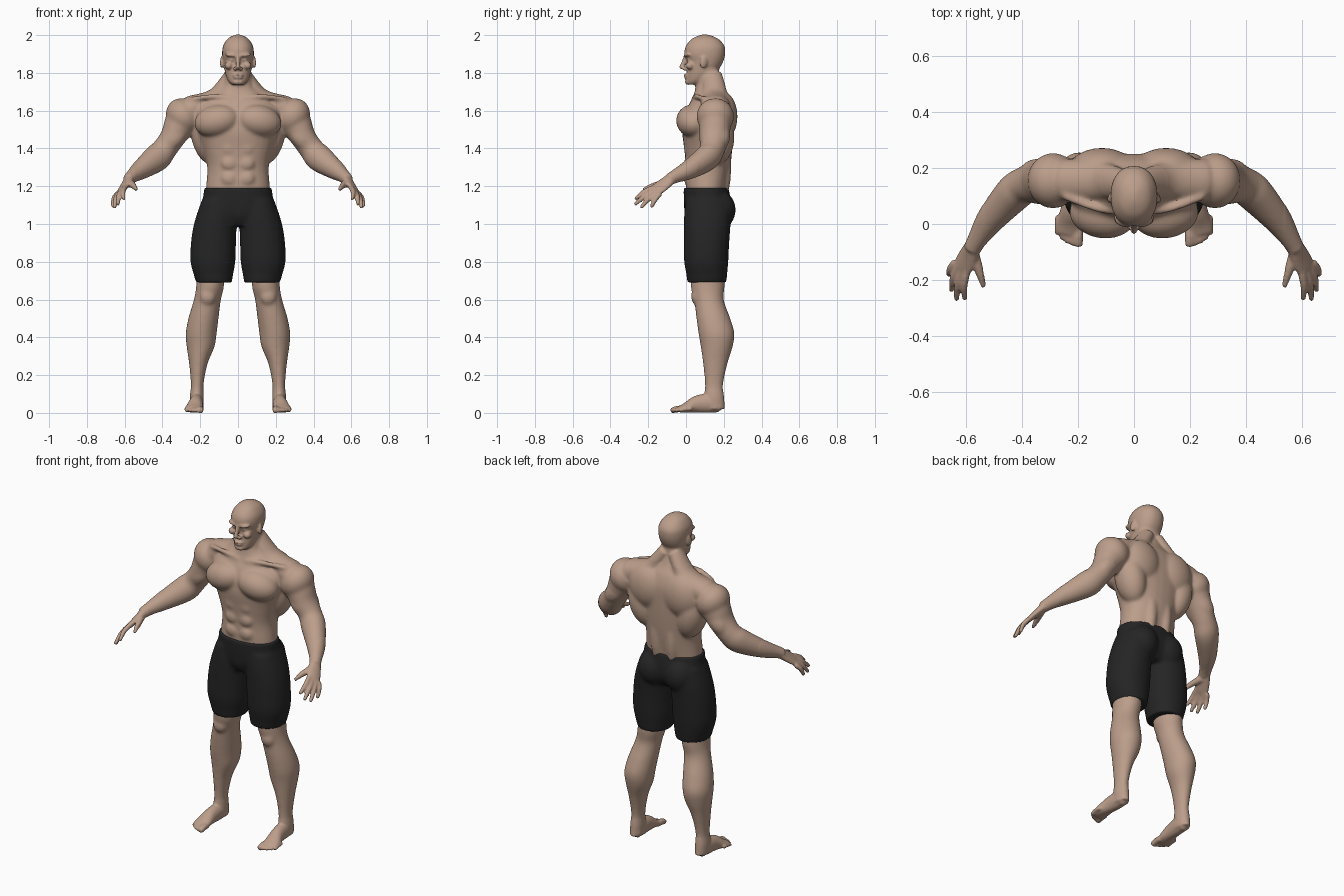
import bpy, bmesh, math
from mathutils import Vector, Matrix, Euler

X, Y, Z = Vector((1, 0, 0)), Vector((0, 1, 0)), Vector((0, 0, 1))

default = bpy.data.objects.get("Cube")
if default:
    bpy.data.objects.remove(default, do_unlink=True)


def material(name, colour):
    mat = bpy.data.materials.new(name)
    mat.use_nodes = True
    mat.diffuse_color = colour
    node = mat.node_tree.nodes["Principled BSDF"]
    node.inputs["Base Color"].default_value = colour
    node.inputs["Roughness"].default_value = 0.7
    return mat


def spline(points, steps):
    """Catmull-Rom curve through rows of any length."""
    p = [Vector(q) for q in points]
    p = [p[0]] + p + [p[-1]]
    path = []
    for i in range(1, len(p) - 2):
        a, b, c, d = p[i - 1:i + 3]
        for k in range(steps):
            t = k / steps
            path.append((b * 2 + (c - a) * t + (a * 2 - b * 5 + c * 4 - d) * (t * t)
                         + (b * 3 - c * 3 + d - a) * (t ** 3)) * 0.5)
    return path + [p[-1]]


def sweep(bm, points, up, level=False, boxy=1.0, dome=0.6, steps=5, sides=28):
    """Skin elliptical rings (x, y, z, side radius, up radius) along a path."""
    path = spline(points, steps)
    centres = [Vector(q[:3]) for q in path]
    power = lambda v: math.copysign(abs(v) ** boxy, v)
    rings, tangents = [], []
    for i, q in enumerate(path):
        t = centres[min(i + 1, len(path) - 1)] - centres[max(i - 1, 0)]
        t = Z if level else t.normalized()
        side = t.cross(up).normalized()
        lift = side.cross(t)
        ring = []
        for k in range(sides):
            angle = math.tau * k / sides
            ring.append(bm.verts.new(centres[i] + side * q[3] * power(math.cos(angle))
                                     + lift * q[4] * power(math.sin(angle))))
        rings.append(ring)
        tangents.append(t)
    for low, high in zip(rings, rings[1:]):
        for k in range(sides):
            n = (k + 1) % sides
            bm.faces.new((low[k], low[n], high[n], high[k]))
    for end, sign in ((0, -1), (-1, 1)):
        reach = min(path[end][3], path[end][4]) * dome * sign
        tip = bm.verts.new(centres[end] + tangents[end] * reach)
        for k in range(sides):
            bm.faces.new((rings[end][k], rings[end][(k + 1) % sides], tip))


def column(bm, rows, boxy=1.0):
    """Upright loft from rows of (height, centre x, half width, front y, back y)."""
    sweep(bm, [(x, (f + b) / 2, z, w, (b - f) / 2) for z, x, w, f, b in rows],
          Y, level=True, boxy=boxy, dome=0)


def blob(bm, centre, radii, turn=(0, 0, 0)):
    rot = Euler([math.radians(a) for a in turn]).to_matrix().to_4x4()
    bmesh.ops.create_uvsphere(bm, u_segments=24, v_segments=14, radius=1,
                              matrix=Matrix.Translation(centre) @ rot @ Matrix.Diagonal((*radii, 1)))


def fuse(name, bm, mat, voxel, passes):
    """Mirror the half model, melt it into one surface, relax it by region."""
    bmesh.ops.recalc_face_normals(bm, faces=bm.faces)
    mesh = bpy.data.meshes.new(name)
    bm.to_mesh(mesh)
    bm.free()
    obj = bpy.data.objects.new(name, mesh)
    bpy.context.collection.objects.link(obj)
    mirror = obj.modifiers.new("mirror", "MIRROR")
    mirror.use_mirror_merge = False
    remesh = obj.modifiers.new("melt", "REMESH")
    remesh.mode = "VOXEL"
    remesh.voxel_size = voxel
    graph = bpy.context.evaluated_depsgraph_get()
    obj.data = bpy.data.meshes.new_from_object(obj.evaluated_get(graph))
    obj.modifiers.clear()
    bm = bmesh.new()
    bm.from_mesh(obj.data)
    for rule, times in passes:
        chosen = [v for v in bm.verts if rule(v.co)]
        for _ in range(times):
            bmesh.ops.smooth_vert(bm, verts=chosen, factor=0.5,
                                  use_axis_x=True, use_axis_y=True, use_axis_z=True)
    for v in bm.verts:
        v.co.z = max(v.co.z, 0)
    for f in bm.faces:
        f.smooth = True
        f.material_index = 0
    bm.to_mesh(obj.data)
    bm.free()
    obj.data.materials.clear()
    obj.data.materials.append(mat)
    return obj


skin = material("skin", (0.50, 0.34, 0.255, 1))
cloth = material("black_cloth", (0.018, 0.018, 0.019, 1))
body = bmesh.new()

# Trunk and neck
column(body, [(1.1, 0, .165, .02, .21), (1.18, 0, .17, 0, .215), (1.3, 0, .163, 0, .235),
              (1.4, 0, .187, -.01, .245), (1.5, 0, .22, -.02, .25), (1.6, 0, .23, 0, .25),
              (1.67, 0, .16, .035, .23), (1.72, 0, .09, .05, .2),
              (1.78, 0, .074, .06, .178), (1.85, 0, .066, .07, .175)], boxy=.9)

# Trunk muscles: chest, upper back, side of the back, loin, stomach
blob(body, (.112, .035, 1.545), (.122, .087, .085), (0, 12, 8))
blob(body, (.115, .195, 1.57), (.12, .078, .13))
blob(body, (.165, .165, 1.46), (.082, .092, .15), (0, 14, 0))
blob(body, (.05, .19, 1.29), (.042, .05, .17))
for height in (1.24, 1.32, 1.4):
    blob(body, (.045, .016, height), (.045, .028, .04))

# Neck slope, collarbone and shoulder
sweep(body, [(.03, .14, 1.79, .04, .05), (.12, .155, 1.67, .05, .07),
             (.25, .155, 1.61, .07, .08)], Y)
sweep(body, [(.02, .04, 1.665, .012, .012), (.13, .055, 1.675, .014, .014),
             (.25, .1, 1.66, .014, .014)], Y)
blob(body, (.29, .155, 1.57), (.088, .1, .1), (0, 35, 0))

# Arm, with the front and rear upper arm muscles
sweep(body, [(.25, .16, 1.6, .085, .085), (.3, .155, 1.54, .088, .085), (.345, .15, 1.46, .068, .078),
             (.39, .14, 1.395, .066, .066), (.43, .11, 1.35, .073, .066), (.51, .02, 1.29, .054, .052),
             (.56, -.055, 1.253, .036, .036), (.58, -.09, 1.235, .031, .031)], Y)
blob(body, (.335, .115, 1.455), (.05, .045, .085), (0, -40, 0))
blob(body, (.34, .19, 1.47), (.052, .045, .085), (0, -40, 0))

# Hand
back_of_hand = Vector((.7, -.17, .68))
sweep(body, [(.573, -.075, 1.243, .031, .026), (.593, -.115, 1.212, .04, .02),
             (.612, -.152, 1.184, .042, .016), (.62, -.168, 1.172, .036, .013)], back_of_hand)
first, last = Vector((.598, -.17, 1.195)), Vector((.64, -.137, 1.16))
tips = [(.605, -.268, 1.133), (.635, -.27, 1.104), (.653, -.238, 1.087), (.662, -.183, 1.09)]
for i, tip in enumerate(tips):
    root = first.lerp(last, i / 3)
    middle = root.lerp(Vector(tip), .5) + back_of_hand * .01
    sweep(body, [(*root, .014, .014), (*middle, .0135, .0135), (*tip, .01, .01)], back_of_hand, sides=12)
sweep(body, [(.575, -.105, 1.218, .022, .02), (.555, -.165, 1.204, .017, .017),
             (.535, -.225, 1.182, .011, .011)], back_of_hand, sides=12)

# Leg
column(body, [(.85, .14, .075, .03, .2), (.68, .147, .074, .024, .205), (.6, .162, .072, .043, .2),
              (.5, .183, .08, .055, .235), (.42, .195, .082, .066, .257), (.35, .198, .074, .078, .247),
              (.26, .21, .049, .09, .22), (.15, .216, .034, .1, .197), (.08, .218, .037, .095, .202),
              (.02, .218, .035, .09, .206)])
blob(body, (.16, .055, .615), (.042, .028, .045))

# Foot and toes
sweep(body, [(.217, .18, .034, .032, .034), (.218, .13, .05, .037, .05), (.223, .06, .046, .038, .046),
             (.231, 0, .027, .047, .027), (.237, -.035, .018, .045, .017)], Z)
for i in range(5):
    t = i / 4
    x, front, r = .2 + .072 * t, -.076 + .04 * t * t, (.013 - .002 * t if i else .018)
    sweep(body, [(x, front + .065, .022, r, r), (x, front + .03, .02, r, r),
                 (x, front, .012, r, r * .85)], Z, sides=12)

# Head
column(body, [(1.738, 0, .032, .008, .06), (1.755, 0, .05, .003, .11), (1.785, 0, .064, .004, .15),
              (1.82, 0, .072, .006, .175), (1.86, 0, .079, .006, .197), (1.9, 0, .084, -.008, .207),
              (1.94, 0, .08, -.002, .204), (1.975, 0, .06, .025, .178), (1.993, 0, .036, .055, .145),
              (2.003, 0, .008, .085, .115)], boxy=.9)

# Face: brow, cheek, eye, nose, lips, chin, ear
blob(body, (.034, .008, 1.894), (.036, .02, .011), (0, -6, 12))
blob(body, (.05, .02, 1.838), (.022, .024, .02))
blob(body, (.033, .017, 1.87), (.017, .014, .01))
sweep(body, [(0, .002, 1.895, .011, .012), (0, -.012, 1.855, .011, .013),
             (0, -.026, 1.826, .013, .013)], Y, sides=14)
blob(body, (.014, -.006, 1.821), (.012, .014, .01))
for height, width in ((1.789, .03), (1.775, .026)):
    blob(body, (0, .004, height), (width, .017, .0065))
blob(body, (0, .012, 1.752), (.03, .018, .016))
blob(body, (.084, .095, 1.857), (.01, .021, .034), (-12, 0, 20))

is_hand = lambda c: abs(c.x) > .54
is_trunk_or_limb = lambda c: .12 < c.z < 1.73 and not is_hand(c)
fuse("body", body, skin, .006, [(lambda c: True, 2), (is_trunk_or_limb, 14)])

# Shorts: hips, seat and legs
shorts = bmesh.new()
column(shorts, [(1.192, 0, .178, -.012, .224), (1.12, 0, .188, -.012, .238), (1.05, 0, .195, -.005, .235),
                (.99, 0, .13, .02, .2)], boxy=.9)
blob(shorts, (.088, .17, 1.075), (.092, .094, .105))
blob(shorts, (0, .03, 1.07), (.05, .04, .07))
column(shorts, [(1.13, .105, .085, 0, .23), (1.05, .112, .107, -.01, .24), (.97, .124, .116, -.012, .234),
                (.88, .131, .12, -.012, .228), (.8, .133, .119, -.01, .224), (.73, .13, .104, .002, .218),
                (.69, .127, .094, .008, .212)], boxy=.95)
fuse("shorts", shorts, cloth, .007, [(lambda c: True, 3), (lambda c: .72 < c.z < 1.16, 10)])
